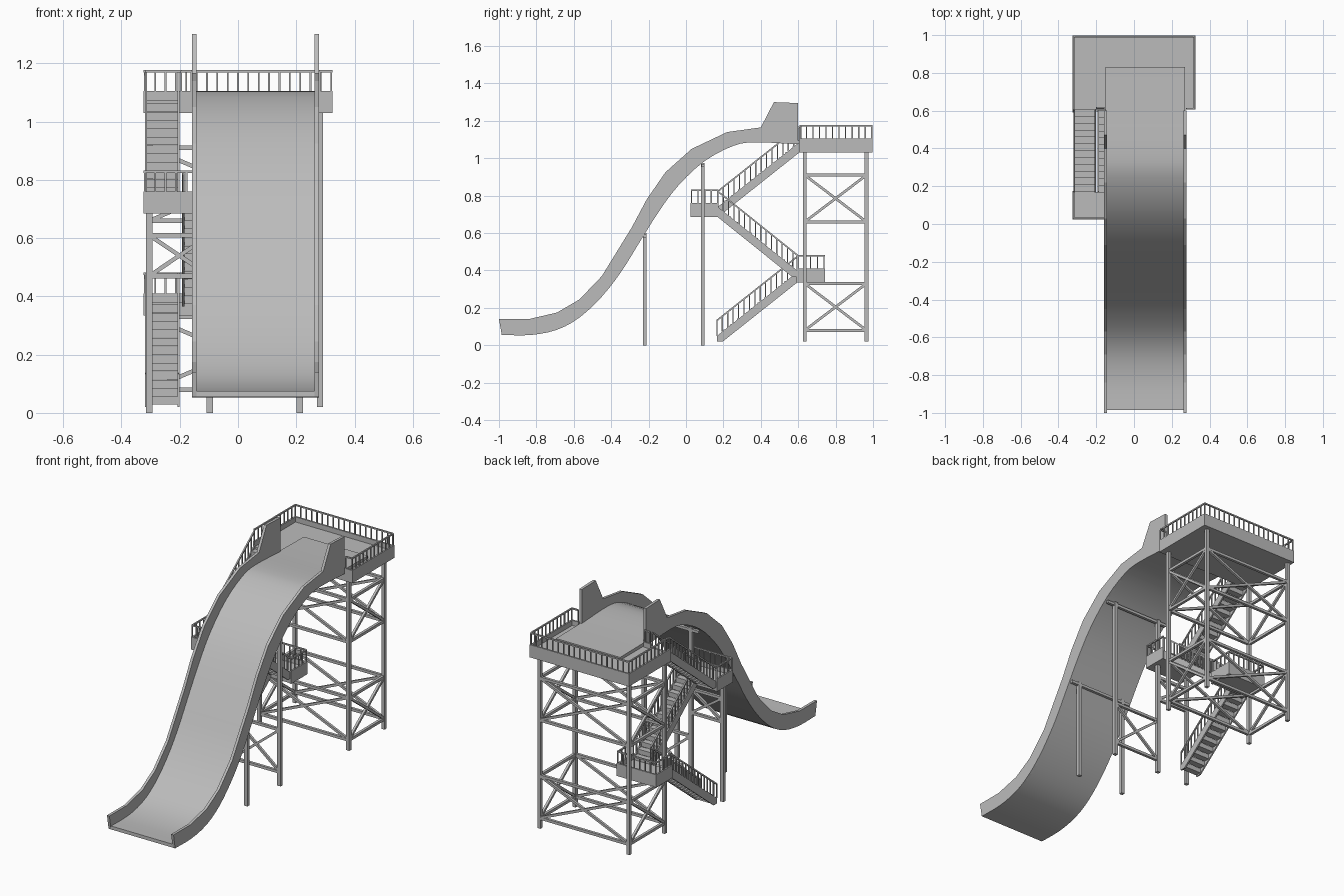
import bpy, bmesh
from mathutils import Vector, Matrix

cube = bpy.data.objects.get("Cube")
if cube:
    bpy.data.objects.remove(cube, do_unlink=True)

grey = bpy.data.materials.new("plain_grey")
grey.use_nodes = True
COLOR = (0.5, 0.5, 0.5, 1)
grey.diffuse_color = COLOR
grey.node_tree.nodes["Principled BSDF"].inputs["Base Color"].default_value = COLOR


def finish(name, bm, smooth=False):
    bmesh.ops.recalc_face_normals(bm, faces=bm.faces)
    mesh = bpy.data.meshes.new(name)
    bm.to_mesh(mesh)
    bm.free()
    mesh.materials.append(grey)
    obj = bpy.data.objects.new(name, mesh)
    bpy.context.collection.objects.link(obj)
    if smooth:
        bpy.ops.object.select_all(action='DESELECT')
        obj.select_set(True)
        bpy.context.view_layer.objects.active = obj
        bpy.ops.object.shade_smooth_by_angle(angle=0.5)


def box(bm, x0, x1, y0, y1, z0, z1):
    m = Matrix.Translation(((x0 + x1) / 2, (y0 + y1) / 2, (z0 + z1) / 2))
    bmesh.ops.create_cube(bm, size=1, matrix=m @ Matrix.Diagonal((x1 - x0, y1 - y0, z1 - z0, 1)))


def beam(bm, p, q, w):
    """Square bar between two points."""
    p, q = Vector(p), Vector(q)
    d = q - p
    rot = d.to_track_quat('Z', 'Y').to_matrix().to_4x4()
    m = Matrix.Translation((p + q) / 2) @ rot @ Matrix.Diagonal((w, w, d.length, 1))
    bmesh.ops.create_cube(bm, size=1, matrix=m)


def prism(bm, outline, x0, x1):
    """Side outline (y, z) extruded across x."""
    face = bm.faces.new([bm.verts.new((x0, y, z)) for y, z in outline])
    ext = bmesh.ops.extrude_face_region(bm, geom=[face], use_keep_orig=True)
    verts = [g for g in ext["geom"] if isinstance(g, bmesh.types.BMVert)]
    bmesh.ops.translate(bm, verts=verts, vec=(x1 - x0, 0, 0))


def railing(bm, path, h, gap=0.036):
    """Top rail with evenly spaced balusters along a path."""
    up = Vector((0, 0, h))
    for p, q in zip(path, path[1:]):
        p, q = Vector(p), Vector(q)
        beam(bm, p + up, q + up, 0.008)
        n = max(1, round((q - p).length / gap))
        for i in range(n + 1):
            b = p.lerp(q, i / n)
            beam(bm, b, b + up, 0.006)


def guard(bm, path, z0, z1):
    """Skirt boards with a railing on top."""
    for (ax, ay), (bx, by) in zip(path, path[1:]):
        t = 0.005
        box(bm, min(ax, bx) - t, max(ax, bx) + t, min(ay, by) - t, max(ay, by) + t, z0, z1)
    railing(bm, [(x, y, z1) for x, y in path], 0.068)


def cross_brace(bm, p, q, z0, z1):
    """Two level bars and an X between two posts."""
    (ax, ay), (bx, by) = p, q
    for za, zb, w in ((z0, z0, .016), (z1, z1, .016), (z0, z1, .014), (z1, z0, .014)):
        beam(bm, (ax, ay, za), (bx, by, zb), w)


def smooth_path(pts, n=3):
    """Catmull-Rom resampling of a side profile."""
    v = [Vector(p) for p in pts]
    v = [2 * v[0] - v[1]] + v + [2 * v[-1] - v[-2]]
    out = []
    for a, b, c, d in zip(v, v[1:], v[2:], v[3:]):
        for i in range(n):
            t = i / n
            out.append(b + 0.5 * t * (c - a + t * (2 * a - 5 * b + 4 * c - d
                                                   + t * (3 * (b - c) + d - a))))
    return out + [v[-2]]


# Slide bed and side walls
under = smooth_path([(-.985, .055), (-.83, .055), (-.69, .083), (-.57, .148), (-.45, .26),
                     (-.345, .395), (-.255, .54), (-.145, .715), (-.04, .855), (.1, .985),
                     (.255, 1.067), (.375, 1.085), (.6, 1.075)])
rim = [(-1, .14), (-.84, .14), (-.69, .175), (-.57, .245), (-.45, .37), (-.37, .5),
       (-.29, .63), (-.21, .78), (-.11, .925), (.03, 1.05), (.22, 1.14), (.4, 1.165),
       (.47, 1.3), (.6, 1.295)]
bed = under + [Vector((.83, 1.072))]
top = []
for i, p in enumerate(bed):
    d = (bed[min(i + 1, len(bed) - 1)] - bed[max(i - 1, 0)]).normalized()
    top.append(p + Vector((-d.y, d.x)) * 0.02)
bm = bmesh.new()
prism(bm, bed + top[::-1], -.15, .27)
finish("slide_bed", bm, smooth=True)
for name, x in (("right", -.158), ("left", .262)):
    bm = bmesh.new()
    prism(bm, list(under) + rim[::-1], x, x + .016)
    finish("slide_wall_" + name, bm)

# Slide posts with cross beams and bracing
bm = bmesh.new()
for y, z in ((-.22, .6), (.09, .975)):
    for x in (-.097, .212):
        box(bm, x - .011, x + .011, y - .01, y + .01, 0, z)
    beam(bm, (-.15, y, z - .015), (.27, y, z - .015), .016)
cross_brace(bm, (-.097, .09), (.212, .09), .08, .33)
finish("slide_supports", bm)

# Tower legs and bracing
corners = [(-.303, .635), (.281, .635), (.281, .965), (-.303, .965)]
bm = bmesh.new()
for i, (x, y) in enumerate(corners):
    box(bm, x - .01, x + .01, y - .01, y + .01, .02, 1.035)
    for z in (.08, .66):
        cross_brace(bm, (x, y), corners[(i + 1) % 4], z, z + .25)
finish("tower_frame", bm)

# Top platform
bm = bmesh.new()
box(bm, -.32, .32, .605, .993, 1.03, 1.075)
finish("platform_deck", bm)
bm = bmesh.new()
guard(bm, [(.28, .61), (.32, .61), (.32, .993), (-.32, .993), (-.32, .61)], 1.03, 1.105)
guard(bm, [(-.195, .615), (-.16, .615)], 1.03, 1.105)
finish("platform_guard", bm)

# Stair landings, each open on the stair side
for name, z, y_open, y_end in (("upper", .685, .17, .03), ("lower", .335, .595, .738)):
    bm = bmesh.new()
    box(bm, -.32, -.07, min(y_open, y_end), max(y_open, y_end), z, z + .045)
    finish(name + "_landing_floor", bm)
    bm = bmesh.new()
    guard(bm, [(-.32, y_open), (-.32, y_end), (-.07, y_end), (-.07, y_open)], z, z + .075)
    finish(name + "_landing_guard", bm)

# Landing post and bracing
bm = bmesh.new()
box(bm, -.315, -.294, .08, .1, 0, .69)
cross_brace(bm, (-.305, .09), (-.097, .09), .47, .61)
finish("landing_support", bm)

# Stair flights
STEPS = 12
for name, x0, x1, ya, za, yb, zb in (("lower", -.32, -.2, .165, .05, .6, .395),
                                     ("middle", -.192, -.072, .6, .395, .17, .74),
                                     ("upper", -.32, -.2, .17, .74, .605, 1.085)):
    bm = bmesh.new()
    drop = .055
    cut = ya + (yb - ya) * (drop - .03) / (zb - za)
    for x in (x0, x1 - .008):
        prism(bm, [(ya, za), (yb, zb), (yb, zb - drop), (cut, za - .03), (ya, za - .03)],
              x, x + .008)
        railing(bm, [(x + .004, ya, za), (x + .004, yb, zb)], .083, .038)
    finish(name + "_stair_sides", bm)
    bm = bmesh.new()
    dy, dz = (yb - ya) / STEPS, (zb - za) / STEPS
    for i in range(STEPS):
        y, z = ya + i * dy, za + i * dz
        box(bm, x0 + .006, x1 - .006, min(y, y + dy), max(y, y + dy), z - .022, z + .006)
    finish(name + "_stair_treads", bm)
